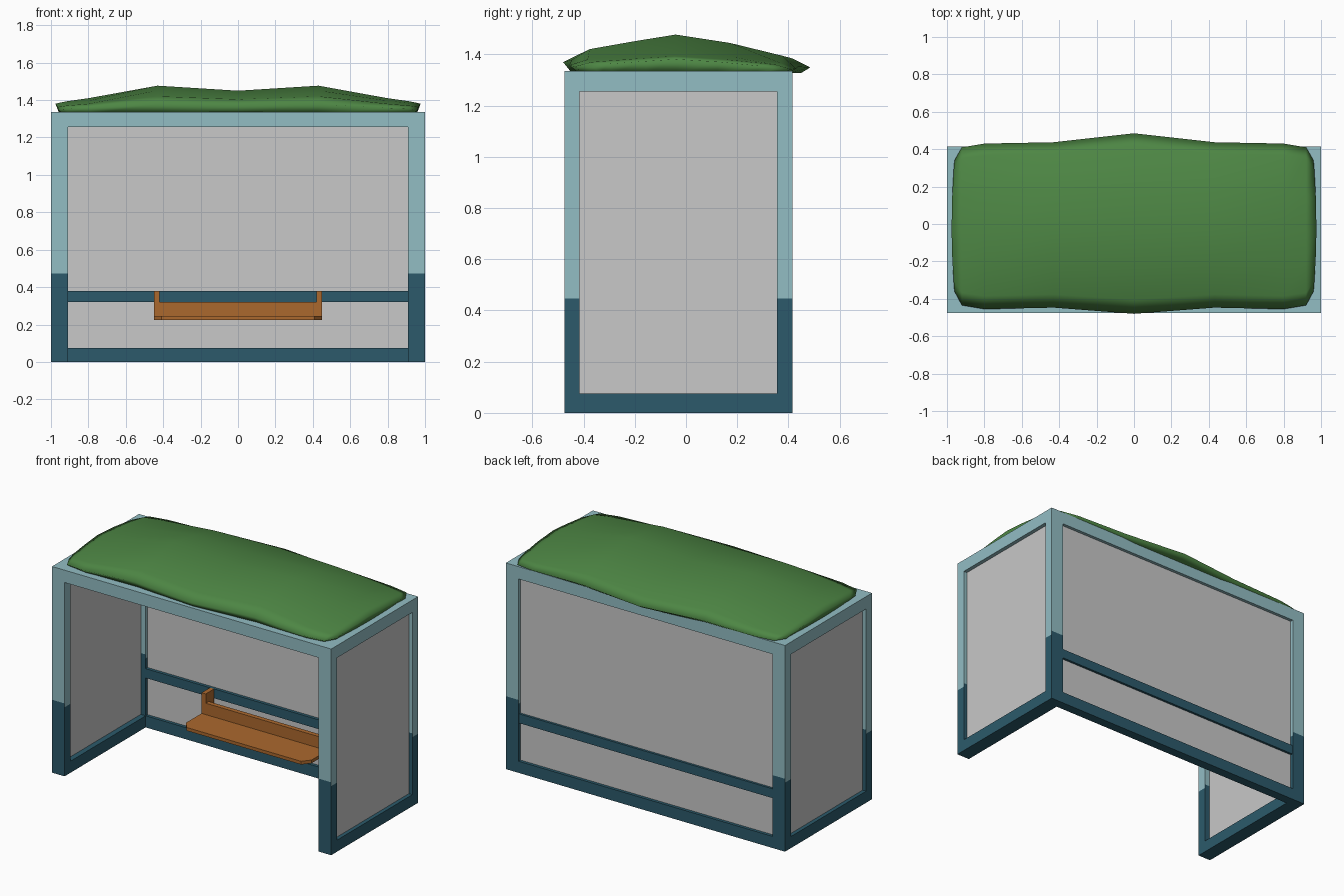
import bpy, bmesh
from mathutils import Vector

if "Cube" in bpy.data.objects:
    bpy.data.objects.remove(bpy.data.objects["Cube"])


def material(name, rgb):
    m = bpy.data.materials.new(name)
    m.diffuse_color = (*rgb, 1)
    m.use_nodes = True
    m.node_tree.nodes["Principled BSDF"].inputs["Base Color"].default_value = m.diffuse_color
    return m


PALE = material("pale teal paint", (0.29, 0.51, 0.55))
DARK = material("dark teal paint", (0.025, 0.102, 0.147))
GREY = material("grey panel", (0.58, 0.58, 0.58))
WOOD = material("orange wood", (0.41, 0.14, 0.027))
GREEN = material("green plants", (0.075, 0.24, 0.058))


def finish(bm, name, *mats):
    bmesh.ops.recalc_face_normals(bm, faces=bm.faces)
    me = bpy.data.meshes.new(name)
    bm.to_mesh(me)
    bm.free()
    for m in mats:
        me.materials.append(m)
    ob = bpy.data.objects.new(name, me)
    bpy.context.collection.objects.link(ob)
    return ob


def box_bm(x, y, z):
    bm = bmesh.new()
    bmesh.ops.create_cube(bm, size=1)
    for v in bm.verts:
        v.co = Vector((x[v.co.x > 0], y[v.co.y > 0], z[v.co.z > 0]))
    return bm


def box(name, x, y, z, mat):
    return finish(box_bm(x, y, z), name, mat)


def mirrored(x, s):
    return tuple(sorted((x[0] * s, x[1] * s)))


F, B = -0.475, 0.415          # front and back of the frame
TOP, RAIL = 1.335, 1.255      # roof top and underside


def post(name, x, y):
    # two-tone post; the paint line sits a little higher on front and back faces
    bm = box_bm(x, y, (0, RAIL))
    for h in (0.447, 0.472):
        bmesh.ops.bisect_plane(bm, geom=bm.verts[:] + bm.edges[:] + bm.faces[:],
                               plane_co=(0, 0, h), plane_no=(0, 0, 1))
    bm.normal_update()
    for f in bm.faces:
        line = 0.472 if abs(f.normal.y) > 0.5 else 0.447
        f.material_index = 1 if f.calc_center_median().z < line else 0
    finish(bm, name, PALE, DARK)


# Sides: posts, bottom rail, panel
for s, side in ((-1, "left"), (1, "right")):
    px = mirrored((0.91, 1.0), s)
    post("front_post_" + side, px, (F, F + 0.06))
    post("back_post_" + side, px, (B - 0.06, B))
    box("side_bottom_rail_" + side, px, (F + 0.06, B - 0.06), (0, 0.075), DARK)
    box("side_panel_" + side, mirrored((0.945, 0.975), s),
        (F + 0.05, B - 0.05), (0.07, RAIL + 0.005), GREY)

# Back wall and roof
box("back_bottom_rail", (-0.91, 0.91), (B - 0.06, B), (0, 0.075), DARK)
box("back_middle_rail", (-0.91, 0.91), (B - 0.06, B - 0.005), (0.32, 0.38), DARK)
box("back_panel", (-0.92, 0.92), (0.375, 0.395), (0.07, RAIL + 0.005), GREY)
box("roof_slab", (-1, 1), (F, B), (RAIL, TOP), PALE)

# Bench: seat board with clipped front corners, back strip and brackets
bm = bmesh.new()
outline = [(-0.45, 0.30), (-0.45, 0.11), (-0.41, 0.06), (0.41, 0.06), (0.45, 0.11), (0.45, 0.30)]
face = bm.faces.new([bm.verts.new((x, y, 0.225)) for x, y in outline])
ext = bmesh.ops.extrude_face_region(bm, geom=[face])
for g in ext["geom"]:
    if isinstance(g, bmesh.types.BMVert):
        g.co.z = 0.246
finish(bm, "bench_seat", WOOD)
box("bench_back_strip", (-0.42, 0.42), (0.27, 0.30), (0.24, 0.32), WOOD)
for s, side in ((-1, "left"), (1, "right")):
    box("bench_bracket_" + side, mirrored((0.42, 0.45), s), (0.27, 0.356), (0.225, 0.38), WOOD)

# Planted roof: soft mound lofted over half-columns mirrored in x
# column: x, front y, back y, crest height above the roof
half = [(0, -0.48, 0.485, 0.115), (0.43, -0.447, 0.437, 0.142), (0.8, -0.455, 0.43, 0.075),
        (0.92, -0.435, 0.41, 0.058), (0.96, -0.36, 0.34, 0.046)]
columns = [(-c[0],) + c[1:] for c in half[:0:-1]] + half
# row: fraction of depth, fraction of crest height
rows = [(0, 0.3), (0.08, 0.6), (0.28, 0.82), (0.46, 1), (0.7, 0.77), (0.93, 0.42), (1, 0.12)]
bm = bmesh.new()
grid = []
for x, y0, y1, crest in columns:
    col = []
    for t, h in rows:
        bulge = 1 + 0.016 * (abs(x) > 0.95) * (1 - (2 * t - 1) ** 2)
        col.append(bm.verts.new((x * bulge, y0 + (y1 - y0) * t, TOP + crest * h)))
    grid.append(col)
for a, b in zip(grid, grid[1:]):
    for i in range(len(rows) - 1):
        bm.faces.new((a[i], b[i], b[i + 1], a[i + 1]))
# tucked-in skirt closed by a flat base
rim = [e for e in bm.edges if e.is_boundary]
ext = bmesh.ops.extrude_edge_only(bm, edges=rim)
for g in ext["geom"]:
    if isinstance(g, bmesh.types.BMVert):
        g.co = Vector((g.co.x * 0.98, g.co.y * 0.93, 1.328))
bmesh.ops.holes_fill(bm, edges=[e for e in bm.edges if e.is_boundary], sides=0)
for f in bm.faces:
    f.smooth = True
finish(bm, "planted_roof", GREEN)
